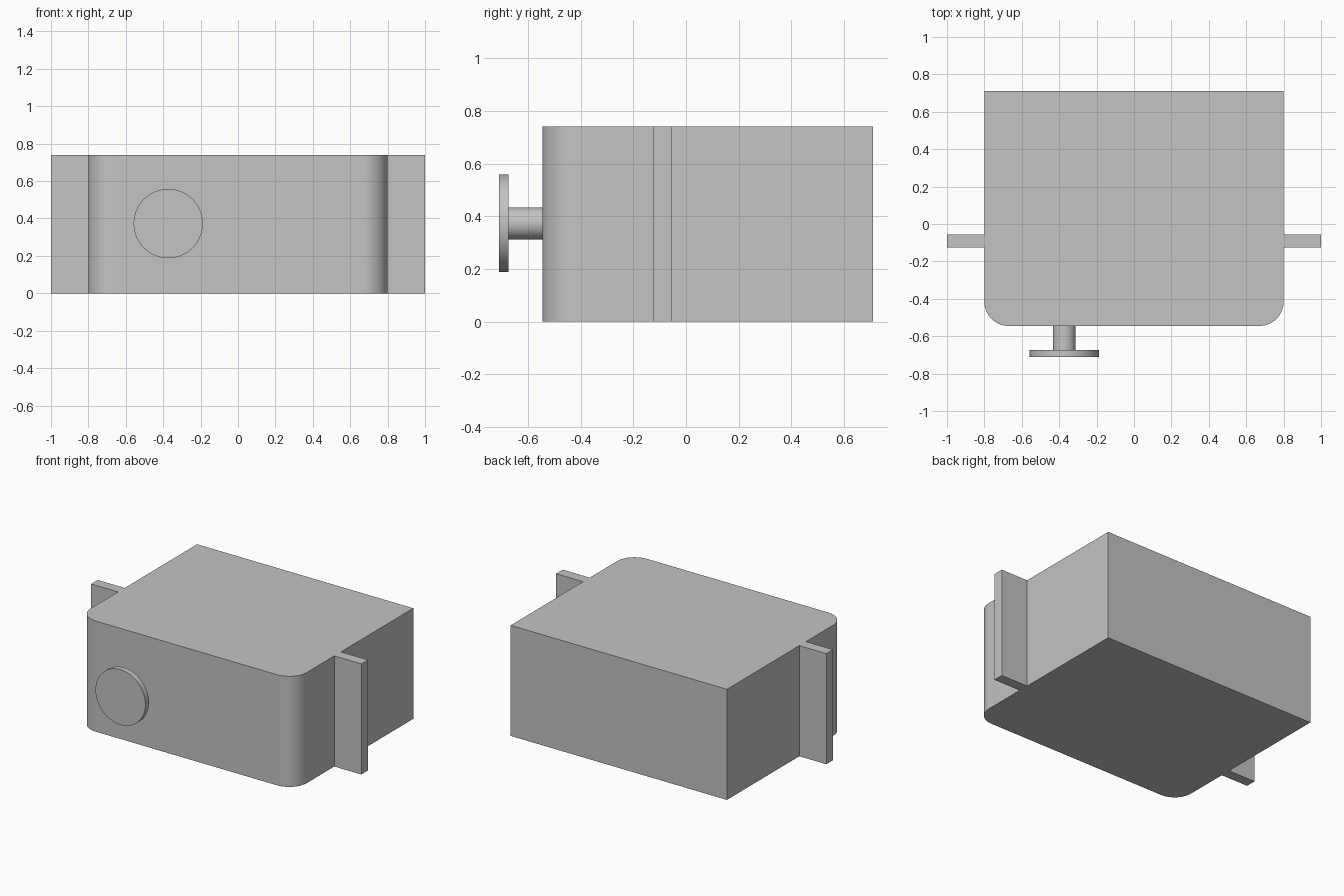
import bpy
import math

cube = bpy.data.objects.get("Cube")
if cube:
    bpy.data.objects.remove(cube, do_unlink=True)

# One plain grey for everything
GREY = (0.55, 0.55, 0.55, 1)
mat = bpy.data.materials.new("light grey")
mat.use_nodes = True
mat.diffuse_color = GREY
mat.node_tree.nodes["Principled BSDF"].inputs["Base Color"].default_value = GREY

HEIGHT = 0.74


def finish(obj, name):
    obj.name = name
    obj.data.name = name
    obj.data.materials.append(mat)
    bpy.ops.object.shade_smooth_by_angle(angle=math.radians(30))
    return obj


def add_prism(name, outline):
    """Extrude an anticlockwise floor outline to the full height."""
    n = len(outline)
    verts = [(x, y, z) for z in (0, HEIGHT) for x, y in outline]
    faces = [tuple(reversed(range(n))), tuple(range(n, 2 * n))]
    faces += [(i, (i + 1) % n, n + (i + 1) % n, n + i) for i in range(n)]
    mesh = bpy.data.meshes.new(name)
    mesh.from_pydata(verts, [], faces)
    obj = bpy.data.objects.new(name, mesh)
    bpy.context.collection.objects.link(obj)
    bpy.ops.object.select_all(action="DESELECT")
    obj.select_set(True)
    bpy.context.view_layer.objects.active = obj
    return finish(obj, name)


def add_rod(name, radius, y0, y1):
    """Cylinder lying along y, on the knob axis."""
    bpy.ops.mesh.primitive_cylinder_add(
        vertices=64, radius=radius, depth=y1 - y0,
        location=(-0.373, (y0 + y1) / 2, HEIGHT / 2 + 0.003),
        rotation=(math.pi / 2, 0, 0))
    return finish(bpy.context.object, name)


# Box body with rounded front corners
W, FRONT, BACK, R, STEPS = 0.8, -0.545, 0.71, 0.13, 16


def corner(cx, start):
    angles = [start + math.pi / 2 * i / STEPS for i in range(STEPS + 1)]
    return [(cx + R * math.cos(a), FRONT + R + R * math.sin(a)) for a in angles]


outline = corner(R - W, math.pi) + corner(W - R, 1.5 * math.pi)
add_prism("body", outline + [(W, BACK), (-W, BACK)])

# Full-height mounting flange on each side
for name, x0, x1 in (("left_flange", W, 1), ("right_flange", -1, -W)):
    add_prism(name, [(x0, -0.125), (x1, -0.125), (x1, -0.055), (x0, -0.055)])

# Front knob on a short shaft
add_rod("knob_shaft", 0.061, -0.673, FRONT)
add_rod("knob_disc", 0.185, -0.71, -0.673)
